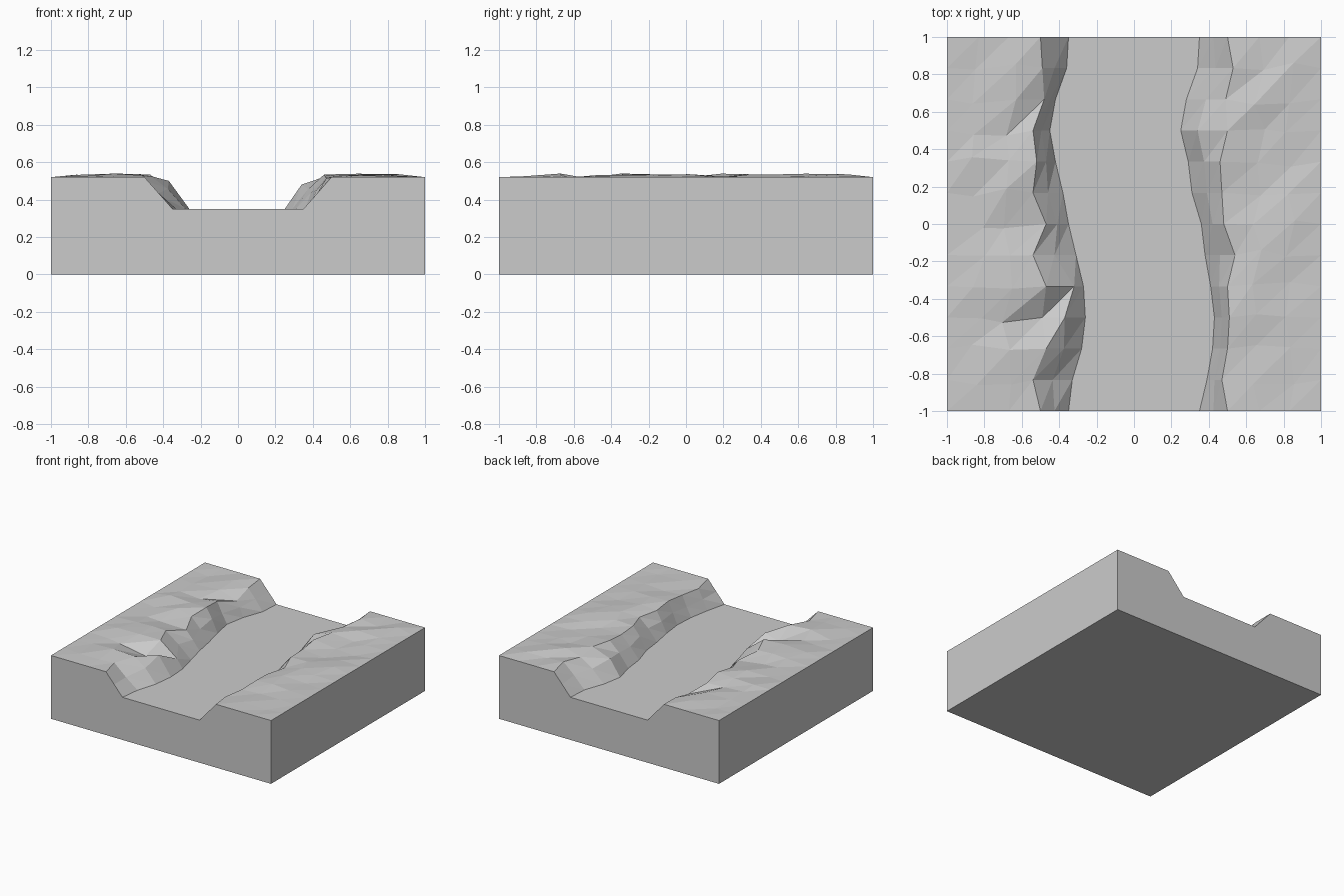
import bpy, bmesh, random

random.seed(7)
cube = bpy.data.objects.get("Cube")
if cube:
    bpy.data.objects.remove(cube)

ROWS = 12
GROUND, BED = 0.52, 0.35

# Bank outlines from front to back, in hundredths
left_foot = [-35, -33, -28, -26, -27, -31, -35, -38, -42, -45, -42, -36, -35]
left_crest = [-50, -54, -47, -49, -47, -54, -47, -54, -52, -54, -48, -49, -50]
right_foot = [35, 39, 42, 43, 41, 38, 36, 31, 29, 25, 28, 34, 35]
right_crest = [50, 47, 50, 51, 50, 54, 48, 47, 46, 50, 49, 53, 50]

# Ledges and gullies on the banks: (side, row) -> (x, z)
ledges = {("left", 3): (-0.37, 0.50), ("left", 4): (-0.32, 0.42),
          ("right", 9): (0.34, 0.48)}
gullies = {("left", 3): 0.46, ("left", 6): 0.49, ("left", 10): 0.47,
           ("right", 9): 0.535}


def bank(side, foot, crest, row):
    """Points from the river bed outward to the tile edge."""
    y = -1 + 2 * row / ROWS
    inner = 0 < row < ROWS
    sign = -1 if side == "left" else 1
    fx, cx = foot[row] / 100, crest[row] / 100
    cz = gullies.get((side, row), random.uniform(0.51, 0.537)) if inner else GROUND
    mx, mz = ledges.get((side, row), ((fx + cx) / 2, (BED + cz) / 2))
    if inner and (side, row) not in ledges:
        mz += random.uniform(-0.01, 0.02)
    points = [(fx, y, BED), (mx, y, mz), (cx, y, cz)]
    for x in (0.67, 0.83):
        dx, dy, z = 0, 0, GROUND
        if inner:
            dx, dy = random.uniform(-0.04, 0.04), random.uniform(-0.03, 0.03)
            z = random.uniform(0.508, 0.54)
        points.append((sign * x + dx, y + dy, z))
    points.append((sign, y, GROUND))
    return points


# Uneven top surface with a flat river bed
bm = bmesh.new()
grid = []
for row in range(ROWS + 1):
    left = bank("left", left_foot, left_crest, row)
    right = bank("right", right_foot, right_crest, row)
    grid.append([bm.verts.new(p) for p in left[::-1] + right])

bed_column = len(grid[0]) // 2 - 1
for front, back in zip(grid, grid[1:]):
    for i in range(len(front) - 1):
        a, b, c, d = front[i], front[i + 1], back[i + 1], back[i]
        if i == bed_column:
            bm.faces.new((a, b, c, d))
        else:
            bm.faces.new((a, b, c))
            bm.faces.new((a, c, d))

# Vertical sides and flat underside
rim = [e for e in bm.edges if e.is_boundary]
skirt = bmesh.ops.extrude_edge_only(bm, edges=rim)["geom"]
for v in skirt:
    if isinstance(v, bmesh.types.BMVert):
        v.co.z = 0
base_edges = [e for e in bm.edges if e.is_boundary]
bmesh.ops.contextual_create(bm, geom=base_edges)
bmesh.ops.recalc_face_normals(bm, faces=bm.faces[:])

mesh = bpy.data.meshes.new("river_terrain")
bm.to_mesh(mesh)
bm.free()
terrain = bpy.data.objects.new("river_terrain", mesh)
bpy.context.collection.objects.link(terrain)

# Plain grey stone
stone = bpy.data.materials.new("light_grey")
stone.use_nodes = True
colour = (0.6, 0.6, 0.6, 1)
stone.diffuse_color = colour
for node in stone.node_tree.nodes:
    if node.type == "BSDF_PRINCIPLED":
        node.inputs["Base Color"].default_value = colour
mesh.materials.append(stone)
